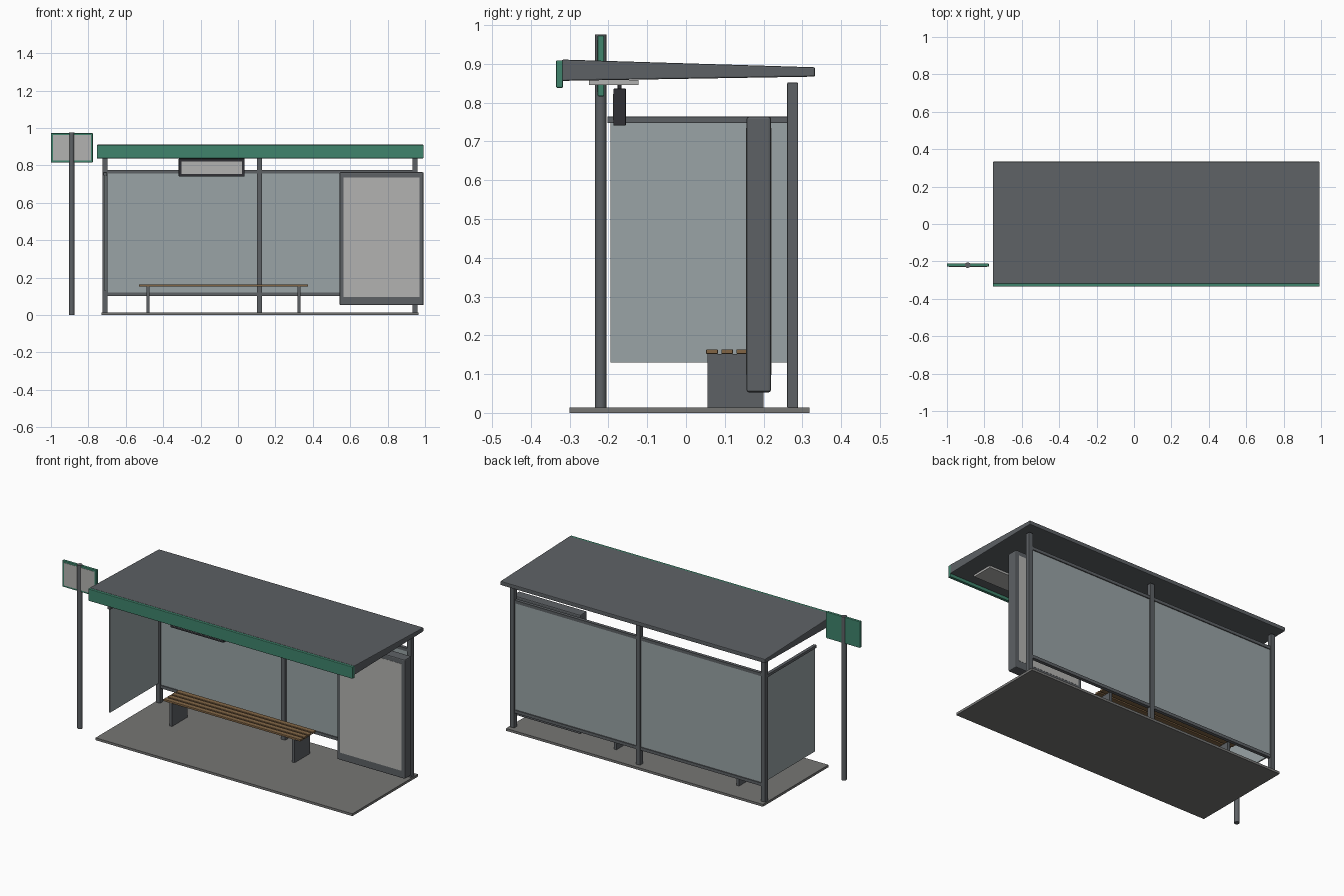
import bpy
import bmesh

cube = bpy.data.objects.get("Cube")
if cube:
    bpy.data.objects.remove(cube, do_unlink=True)


def material(name, color):
    mat = bpy.data.materials.new(name)
    mat.use_nodes = True
    mat.diffuse_color = (*color, 1)
    mat.node_tree.nodes["Principled BSDF"].inputs["Base Color"].default_value = (*color, 1)
    return mat


METAL = material("grey_metal", (0.11, 0.12, 0.13))
DARK = material("dark_metal", (0.03, 0.03, 0.035))
GREEN = material("green_paint", (0.05, 0.23, 0.15))
GLASS = material("tinted_glass", (0.32, 0.37, 0.38))
PANEL = material("pale_panel", (0.45, 0.45, 0.44))
STONE = material("paving", (0.18, 0.18, 0.175))
WOOD = material("wood", (0.22, 0.13, 0.06))


def finish(name, bm, mat, bevel=0.0):
    bmesh.ops.recalc_face_normals(bm, faces=bm.faces)
    mesh = bpy.data.meshes.new(name)
    bm.to_mesh(mesh)
    bm.free()
    mesh.materials.append(mat)
    obj = bpy.data.objects.new(name, mesh)
    bpy.context.collection.objects.link(obj)
    if bevel:
        mod = obj.modifiers.new("soft_edges", "BEVEL")
        mod.width = bevel
        mod.segments = 2
    return obj


def box(name, xs, ys, zs, mat=METAL, bevel=0.0):
    """Box spanning the given (min, max) ranges."""
    bm = bmesh.new()
    bmesh.ops.create_cube(bm, size=1)
    for v in bm.verts:
        v.co = [r[0] if c < 0 else r[1] for c, r in zip(v.co, (xs, ys, zs))]
    return finish(name, bm, mat, bevel)


def rod(name, x, y, zs, radius, mat=METAL):
    bpy.ops.mesh.primitive_cylinder_add(vertices=24, radius=radius, depth=zs[1] - zs[0],
                                        location=(x, y, sum(zs) / 2))
    obj = bpy.context.object
    obj.name = name
    obj.data.materials.append(mat)
    bpy.ops.object.shade_smooth_by_angle()


def inset(span, margin):
    return (span[0] + margin, span[1] - margin)


# Paving slab
box("floor_slab", (-0.73, 0.965), (-0.3, 0.318), (0, 0.014), STONE)

# Back frame: posts, rails and glass bays
POSTS = (-0.711, 0.115, 0.946)
BACK = 0.275
for i, x in enumerate(POSTS):
    box(f"back_post_{i + 1}", (x - 0.014, x + 0.014), (BACK - 0.014, BACK + 0.014),
        (0.012, 0.852), METAL, 0.003)
for i, bay in enumerate(zip(POSTS, POSTS[1:])):
    for label, z in (("bottom", 0.111), ("top", 0.766)):
        box(f"{label}_rail_{i + 1}", bay, (BACK - 0.01, BACK + 0.01), (z - 0.009, z + 0.009))
    box(f"back_glass_{i + 1}", inset(bay, 0.012), (BACK - 0.004, BACK + 0.004), (0.115, 0.762), GLASS)

# Side screen at the pole end
SIDE = POSTS[0]
box("side_glass", (SIDE - 0.004, SIDE + 0.004), (-0.195, 0.265), (0.13, 0.752), GLASS)
box("side_rail", (SIDE - 0.01, SIDE + 0.01), (-0.203, 0.265), (0.747, 0.764), METAL, 0.002)

# Tapered roof extruded from its side profile
ROOF_X = (-0.755, 0.992)
profile = [(-0.32, 0.856), (0.333, 0.867), (0.333, 0.891), (-0.32, 0.911)]
bm = bmesh.new()
face = bm.faces.new([bm.verts.new((ROOF_X[0], y, z)) for y, z in profile])
ext = bmesh.ops.extrude_face_region(bm, geom=[face])
new_verts = [g for g in ext["geom"] if isinstance(g, bmesh.types.BMVert)]
bmesh.ops.translate(bm, verts=new_verts, vec=(ROOF_X[1] - ROOF_X[0], 0, 0))
finish("roof", bm, METAL, 0.004)
box("roof_fascia", ROOF_X, (-0.335, -0.317), (0.838, 0.909), GREEN, 0.003)
box("ceiling_light", (-0.65, 0.885), (-0.25, -0.122), (0.846, 0.858), PANEL)

# Hanging display
DX, DZ = (-0.317, 0.036), (0.741, 0.836)
box("display_case", DX, (-0.187, -0.155), DZ, DARK, 0.002)
box("display_screen", inset(DX, 0.014), (-0.188, -0.18), inset(DZ, 0.014), PANEL)
for i, x in enumerate((-0.25, -0.03)):
    rod(f"display_hanger_{i + 1}", x, -0.171, (0.83, 0.865), 0.005, DARK)

# Poster case with a pale face on both sides
AX, AY = (0.543, 0.992), (0.156, 0.219)
box("poster_case", AX, AY, (0.053, 0.764), METAL, 0.006)
for label, y in (("front", AY[0]), ("back", AY[1])):
    box(f"poster_{label}", inset(AX, 0.021), (y - 0.001, y + 0.001), (0.098, 0.735), PANEL)

# Bench
for i in range(4):
    y = 0.052 + i * 0.039
    box(f"bench_slat_{i + 1}", (-0.53, 0.375), (y, y + 0.03), (0.152, 0.164), WOOD, 0.002)
for i, x in enumerate((-0.482, 0.327)):
    box(f"bench_leg_{i + 1}", (x - 0.008, x + 0.008), (0.055, 0.2), (0.01, 0.152))

# Stop pole and sign
PX, PY = -0.889, -0.22
SX, SZ = (PX - 0.111, PX + 0.113), (0.816, 0.973)
rod("stop_pole", PX, PY, (0, 0.975), 0.015)
box("sign_board", SX, (PY - 0.008, PY + 0.009), SZ, GREEN, 0.003)
box("sign_face", inset(SX, 0.011), (PY - 0.0095, PY - 0.004), inset(SZ, 0.011), PANEL)
